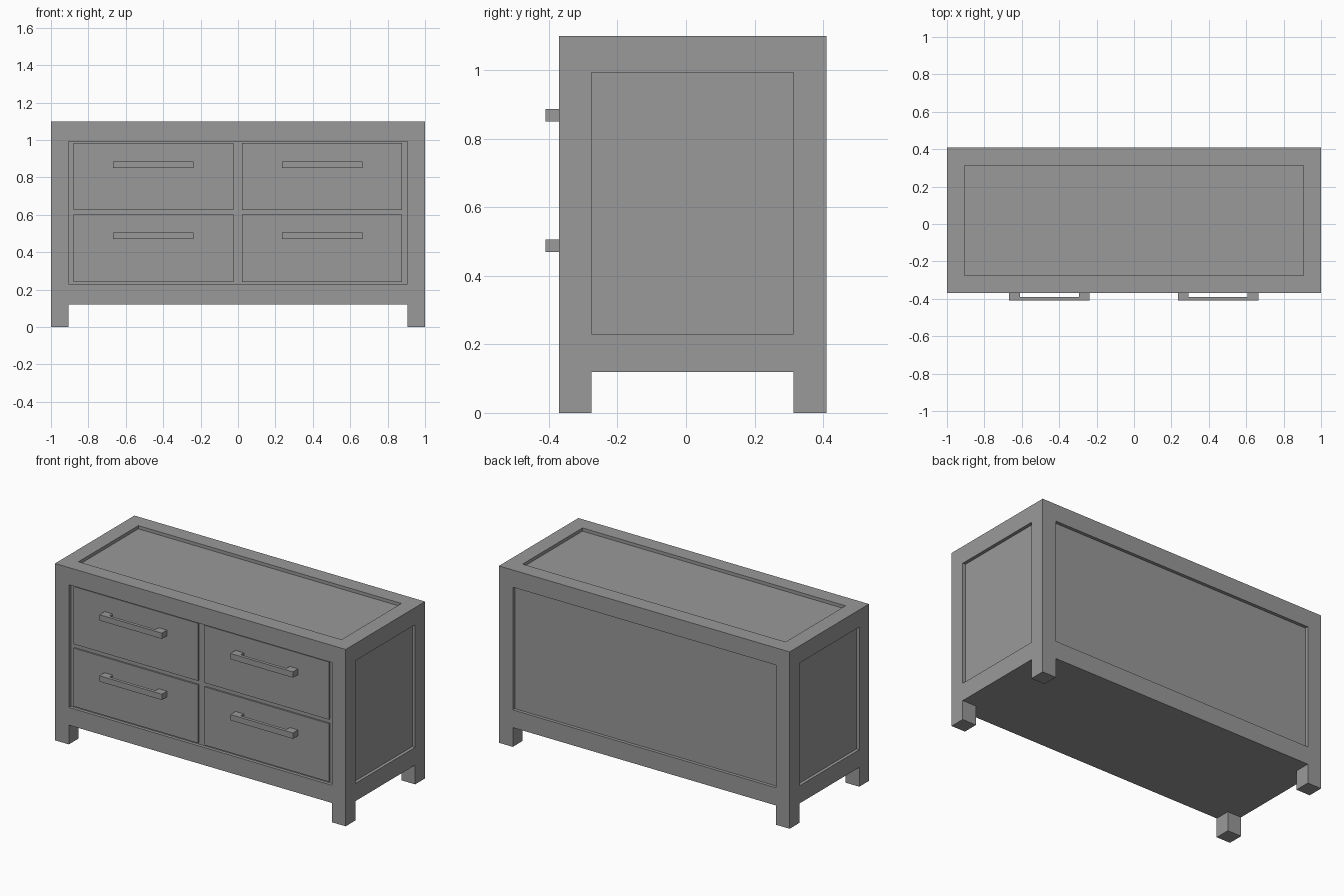
import bpy
import bmesh

cube = bpy.data.objects.get("Cube")
if cube:
    bpy.data.objects.remove(cube, do_unlink=True)

# One painted finish
paint = bpy.data.materials.new("grey_paint")
paint.use_nodes = True
GREY = (0.32, 0.32, 0.32, 1)
paint.diffuse_color = GREY
paint.node_tree.nodes["Principled BSDF"].inputs["Base Color"].default_value = GREY


def box(name, x, y, z):
    """Box spanning the given (low, high) ranges."""
    bm = bmesh.new()
    bmesh.ops.create_cube(bm, size=1)
    for v in bm.verts:
        v.co = [r[0] if c < 0 else r[1] for c, r in zip(v.co, (x, y, z))]
    mesh = bpy.data.meshes.new(name)
    bm.to_mesh(mesh)
    bm.free()
    mesh.materials.append(paint)
    obj = bpy.data.objects.new(name, mesh)
    bpy.context.collection.objects.link(obj)
    return obj


def cut(target, x, y, z):
    """Remove a box-shaped volume from the target."""
    cutter = box("cutter", x, y, z)
    cutter.hide_render = True
    mod = target.modifiers.new("cut", "BOOLEAN")
    mod.operation = "DIFFERENCE"
    mod.solver = "EXACT"
    mod.object = cutter
    bpy.context.view_layer.objects.active = target
    bpy.ops.object.modifier_apply(modifier=mod.name)
    bpy.data.objects.remove(cutter, do_unlink=True)


FRONT, BACK, TOP = -0.37, 0.41, 1.10
RECESS = 0.02
OUT = 0.2
IN_X = (-0.905, 0.905)
IN_Y = (-0.275, 0.313)
IN_Z = (0.23, 0.993)
ALL_X = (-1 - OUT, 1 + OUT)
ALL_Y = (FRONT - OUT, BACK + OUT)
UNDER = (-OUT, 0.12)

# Cabinet: solid block, cleared between the legs, with framed recesses
cabinet = box("cabinet_frame", (-1, 1), (FRONT, BACK), (0, TOP))
cut(cabinet, ALL_X, IN_Y, UNDER)
cut(cabinet, IN_X, ALL_Y, UNDER)
cut(cabinet, IN_X, (FRONT - OUT, FRONT + RECESS), IN_Z)
cut(cabinet, IN_X, (BACK - RECESS, BACK + OUT), IN_Z)
cut(cabinet, (1 - RECESS, 1 + OUT), IN_Y, IN_Z)
cut(cabinet, (-1 - OUT, -1 + RECESS), IN_Y, IN_Z)
cut(cabinet, IN_X, IN_Y, (TOP - RECESS, TOP + OUT))

# Drawers, each with a bracket-shaped pull
FACE = FRONT + 0.01
for side, mid in (("right", -0.452), ("left", 0.45)):
    for row, z, grip in (("upper", (0.627, 0.985), 0.868),
                         ("lower", (0.24, 0.602), 0.488)):
        box(f"{row}_{side}_drawer", (mid - 0.428, mid + 0.428),
            (FACE, FRONT + RECESS + 0.01), z)
        grip_z = (grip - 0.018, grip + 0.018)
        pull = box(f"{row}_{side}_handle", (mid - 0.215, mid + 0.215),
                   (-0.41, FACE), grip_z)
        cut(pull, (mid - 0.158, mid + 0.158), (-0.39, 0), (0, TOP))
